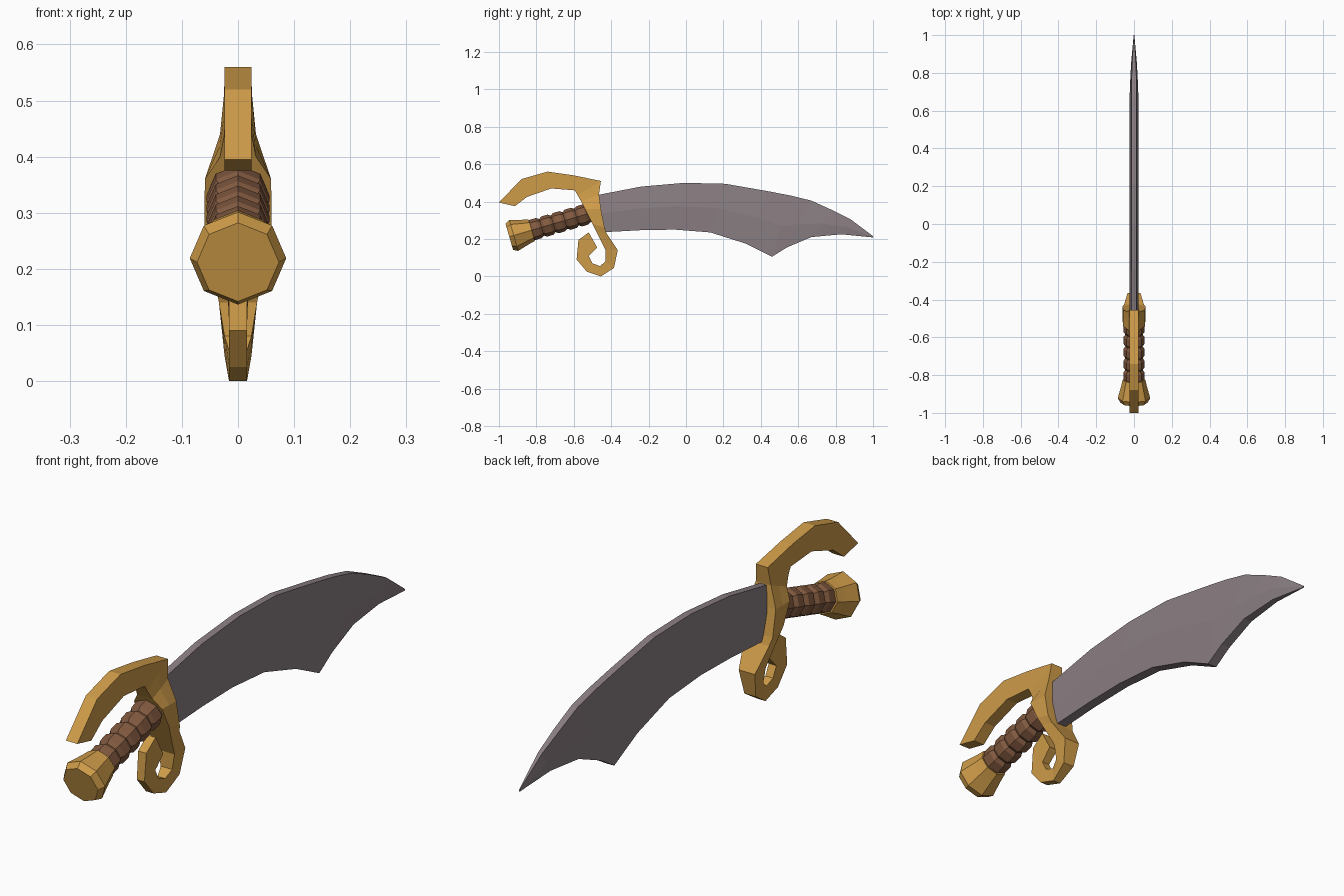
import bpy, bmesh, math
from mathutils import Vector

default_cube = bpy.data.objects.get("Cube")
if default_cube:
    bpy.data.objects.remove(default_cube, do_unlink=True)


def make_material(name, colour):
    material = bpy.data.materials.new(name)
    material.use_nodes = True
    material.diffuse_color = (*colour, 1)
    material.node_tree.nodes["Principled BSDF"].inputs["Base Color"].default_value = (*colour, 1)
    return material


gold = make_material("warm gold", (0.62, 0.33, 0.066))
steel = make_material("grey steel", (0.255, 0.21, 0.224))
leather = make_material("brown leather", (0.22, 0.10, 0.05))


def loft(name, rings, material):
    """Skin a row of equal closed rings and cap both ends."""
    bm = bmesh.new()
    rows = [[bm.verts.new(point) for point in ring] for ring in rings]
    count = len(rows[0])
    for a, b in zip(rows, rows[1:]):
        for i in range(count):
            j = (i + 1) % count
            bm.faces.new((a[i], a[j], b[j], b[i]))
    bm.faces.new(rows[0])
    bm.faces.new(rows[-1])
    bmesh.ops.recalc_face_normals(bm, faces=bm.faces)
    mesh = bpy.data.meshes.new(name)
    bm.to_mesh(mesh)
    bm.free()
    mesh.materials.append(material)
    obj = bpy.data.objects.new(name, mesh)
    bpy.context.collection.objects.link(obj)
    return obj


def ribbon(name, stations, profile, material):
    """Each station is outer y, z, inner y, z, half width; profile scales the width across."""
    rings = []
    for y1, z1, y2, z2, width in stations:
        outer, inner = Vector((0, y1, z1)), Vector((0, y2, z2))
        centres = [outer, (outer + inner) / 2, inner]
        side = [c + Vector((width * k, 0, 0)) for c, k in zip(centres, profile)]
        rings.append(side + [Vector((-p.x, p.y, p.z)) for p in reversed(side)])
    return loft(name, rings, material)


START = Vector((0, -0.945, 0.212))
AXIS = Vector((0, 0.96, 0.28)).normalized()
UP = Vector((1, 0, 0)).cross(AXIS)


def turned(name, profile, material, sides=8):
    """Faceted turning along the tilted handle axis; profile is distance, radius."""
    rings = []
    for distance, radius in profile:
        ring = []
        for i in range(sides):
            angle = math.tau * i / sides
            offset = Vector((math.sin(angle), 0, 0)) + UP * math.cos(angle)
            ring.append(START + AXIS * distance + offset * radius)
        rings.append(ring)
    return loft(name, rings, material)


# Curved blade with a clipped, hooked point: spine side, edge side, half width
ribbon("blade", [
    (-0.50, 0.43, -0.46, 0.235, 0.025),
    (-0.24, 0.48, -0.24, 0.247, 0.025),
    (-0.01, 0.50, -0.06, 0.25, 0.025),
    (0.21, 0.495, 0.13, 0.235, 0.025),
    (0.44, 0.455, 0.32, 0.175, 0.025),
    (0.56, 0.432, 0.46, 0.105, 0.025),
    (0.67, 0.405, 0.54, 0.155, 0.024),
    (0.78, 0.355, 0.67, 0.21, 0.022),
    (0.88, 0.305, 0.83, 0.225, 0.015),
    (1.0, 0.215, 1.0, 0.208, 0.002),
], (0.55, 1, 0.8), steel)

# Guard: knuckle bow, wide middle and curled lower end in one sweep
ribbon("guard", [
    (-1.0, 0.395, -0.915, 0.375, 0.024),
    (-0.88, 0.52, -0.85, 0.425, 0.024),
    (-0.74, 0.56, -0.72, 0.47, 0.024),
    (-0.60, 0.54, -0.595, 0.46, 0.024),
    (-0.455, 0.51, -0.58, 0.435, 0.025),
    (-0.465, 0.44, -0.56, 0.40, 0.032),
    (-0.455, 0.36, -0.54, 0.36, 0.059),
    (-0.435, 0.26, -0.50, 0.28, 0.06),
    (-0.425, 0.23, -0.48, 0.24, 0.052),
    (-0.365, 0.14, -0.43, 0.14, 0.034),
    (-0.385, 0.045, -0.43, 0.08, 0.024),
    (-0.455, 0.0, -0.46, 0.055, 0.016),
    (-0.53, 0.025, -0.50, 0.07, 0.016),
    (-0.585, 0.09, -0.52, 0.11, 0.016),
    (-0.575, 0.195, -0.51, 0.12, 0.017),
    (-0.52, 0.235, -0.475, 0.155, 0.018),
], (1, 1, 1), gold)

# Pommel
turned("pommel", [(0, 0.073), (0.025, 0.086), (0.09, 0.068), (0.125, 0.06)], gold)

# Grip with repeated leather bulges
bulges, first, pitch = 5, 0.115, 0.065
grip_profile = []
for n in range(bulges):
    base = first + n * pitch
    grip_profile += [(base, 0.046), (base + 0.014, 0.056), (base + 0.05, 0.056)]
grip_profile += [(first + bulges * pitch, 0.046), (first + bulges * pitch + 0.03, 0.046)]
turned("grip", grip_profile, leather)
